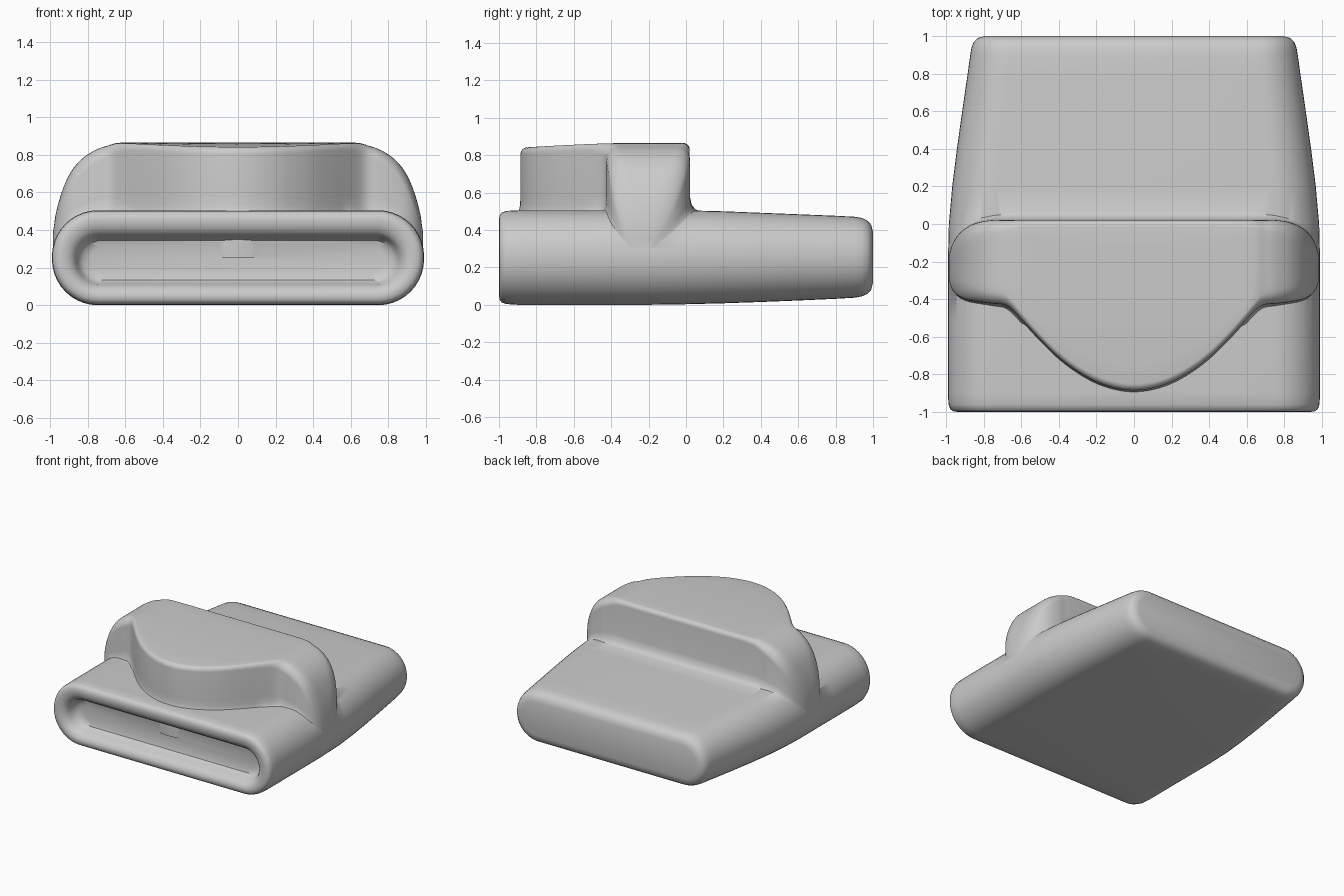
import bpy, bmesh, math

if "Cube" in bpy.data.objects:
    bpy.data.objects.remove(bpy.data.objects["Cube"])


def loft(name, rings):
    """Skin a list of equal-length point rings and cap both ends."""
    bm = bmesh.new()
    vs = [[bm.verts.new(p) for p in ring] for ring in rings]
    n = len(vs[0])
    for a, b in zip(vs, vs[1:]):
        for i in range(n):
            j = (i + 1) % n
            bm.faces.new((a[i], a[j], b[j], b[i]))
    bm.faces.new(vs[0])
    bm.faces.new(vs[-1])
    bmesh.ops.recalc_face_normals(bm, faces=bm.faces)
    me = bpy.data.meshes.new(name)
    bm.to_mesh(me)
    bm.free()
    ob = bpy.data.objects.new(name, me)
    bpy.context.collection.objects.link(ob)
    return ob


def curve(table, x):
    """Smooth interpolation of columns of table, keyed by first column."""
    last = len(table) - 1
    i = max(k for k in range(last) if table[k][0] <= x + 1e-9)
    p0, p1, p2, p3 = (table[min(max(i + d, 0), last)] for d in (-1, 0, 1, 2))
    h = p2[0] - p1[0]
    t = (x - p1[0]) / h
    out = []
    for c in range(1, len(p1)):
        m1 = (p2[c] - p0[c]) / (p2[0] - p0[0]) * h if i > 0 else 0
        m2 = (p3[c] - p1[c]) / (p3[0] - p1[0]) * h
        out.append((2*t**3 - 3*t*t + 1) * p1[c] + (t**3 - 2*t*t + t) * m1
                   + (3*t*t - 2*t**3) * p2[c] + (t**3 - t*t) * m2)
    return out


def body_ring(y, hw, lo, hi):
    r = (hi - lo) / 2 * 0.97
    pts = []
    for q, (sx, cz) in enumerate(((1, hi - r), (-1, hi - r), (-1, lo + r), (1, lo + r))):
        for k in range(11):
            a = math.pi / 2 * (q + k / 10)
            pts.append((sx * (hw - r) + r * math.cos(a), y, cz + r * math.sin(a)))
    return pts


# Body: recessed front slot, rolled rim, tapering rear  (y, half width, low z, high z)
stations = [
    (-0.88, 0.78, 0.17, 0.315), (-0.89, 0.825, 0.135, 0.345), (-0.92, 0.85, 0.115, 0.362),
    (-0.955, 0.862, 0.108, 0.37), (-0.98, 0.88, 0.09, 0.39), (-0.995, 0.905, 0.07, 0.42),
    (-1.0, 0.935, 0.05, 0.45), (-0.997, 0.96, 0.028, 0.477), (-0.985, 0.978, 0.012, 0.493),
    (-0.96, 0.987, 0.004, 0.502), (-0.9, 0.99, 0.0, 0.505), (-0.5, 0.99, 0.0, 0.505),
    (-0.2, 0.99, 0.0, 0.505), (0.0, 0.985, 0.003, 0.505), (0.2, 0.967, 0.008, 0.5),
    (0.4, 0.942, 0.015, 0.492), (0.6, 0.914, 0.023, 0.484), (0.8, 0.885, 0.032, 0.476),
    (0.9, 0.871, 0.038, 0.471), (0.94, 0.864, 0.045, 0.464), (0.97, 0.852, 0.058, 0.45),
    (0.99, 0.83, 0.08, 0.428), (1.0, 0.79, 0.12, 0.39)]
body = loft("housing", [body_ring(*s) for s in stations])

# Raised hump: |x|, front y, back y, top z, corner radius
hump = [
    (0.0, -0.885, 0.02, 0.865, 0.035), (0.1, -0.873, 0.02, 0.865, 0.035),
    (0.2, -0.84, 0.02, 0.865, 0.035), (0.3, -0.785, 0.02, 0.865, 0.035),
    (0.4, -0.71, 0.02, 0.865, 0.035), (0.5, -0.613, 0.02, 0.865, 0.035),
    (0.6, -0.505, 0.02, 0.865, 0.04), (0.65, -0.453, 0.02, 0.862, 0.05),
    (0.69, -0.43, 0.02, 0.85, 0.06), (0.76, -0.423, 0.02, 0.825, 0.07),
    (0.84, -0.413, 0.005, 0.77, 0.08), (0.9, -0.4, -0.025, 0.69, 0.09),
    (0.945, -0.375, -0.07, 0.58, 0.09), (0.975, -0.335, -0.13, 0.46, 0.07),
    (0.985, -0.3, -0.17, 0.38, 0.04)]


def hump_ring(x):
    yf, yb, zt, r = curve(hump, abs(x))
    base = 0.25
    k = min(max((zt - 0.45) / 0.3, 0), 1)
    flare = ((0.06, 0.0), (0.06, 0.40), (0.03, 0.425), (0.01, 0.465), (0.0, 0.54))
    kf = 0.5 * k if abs(x) > 0.6 else 0.2 * k

    def top(y, z):
        return (x, y, z - 0.025 * max(0, (-0.3 - y) / 0.58) ** 1.5)

    rz = min(r, (zt - base) * 0.4)
    pts = [(x, yb + f * k, base + (zt - base) * s) for f, s in flare]
    arc = [math.pi / 2 * i / 6 for i in range(7)]
    pts += [top(yb - r + r * math.cos(a), zt - rz + rz * math.sin(a)) for a in arc]
    pts += [top(yb - r + (yf - yb + 2 * r) * i / 8, zt) for i in range(1, 8)]
    pts += [top(yf + r - r * math.cos(a), zt - rz + rz * math.sin(a)) for a in reversed(arc)]
    pts += [(x, yf - f * kf, base + (zt - base) * s) for f, s in reversed(flare)]
    return pts


half = [0.65 * i / 26 for i in range(27)] + [0.65 + 0.335 * i / 24 for i in range(1, 25)]
xs = [-x for x in reversed(half[1:])] + half
top_hump = loft("raised_hump", [hump_ring(x) for x in xs])

# Merge hump into the body
mod = body.modifiers.new("merge", 'BOOLEAN')
mod.operation = 'UNION'
mod.solver = 'EXACT'
mod.object = top_hump
bpy.context.view_layer.objects.active = body
body.select_set(True)
bpy.ops.object.modifier_apply(modifier=mod.name)
bpy.data.objects.remove(top_hump)
bpy.ops.object.shade_smooth_by_angle(angle=math.radians(40))
